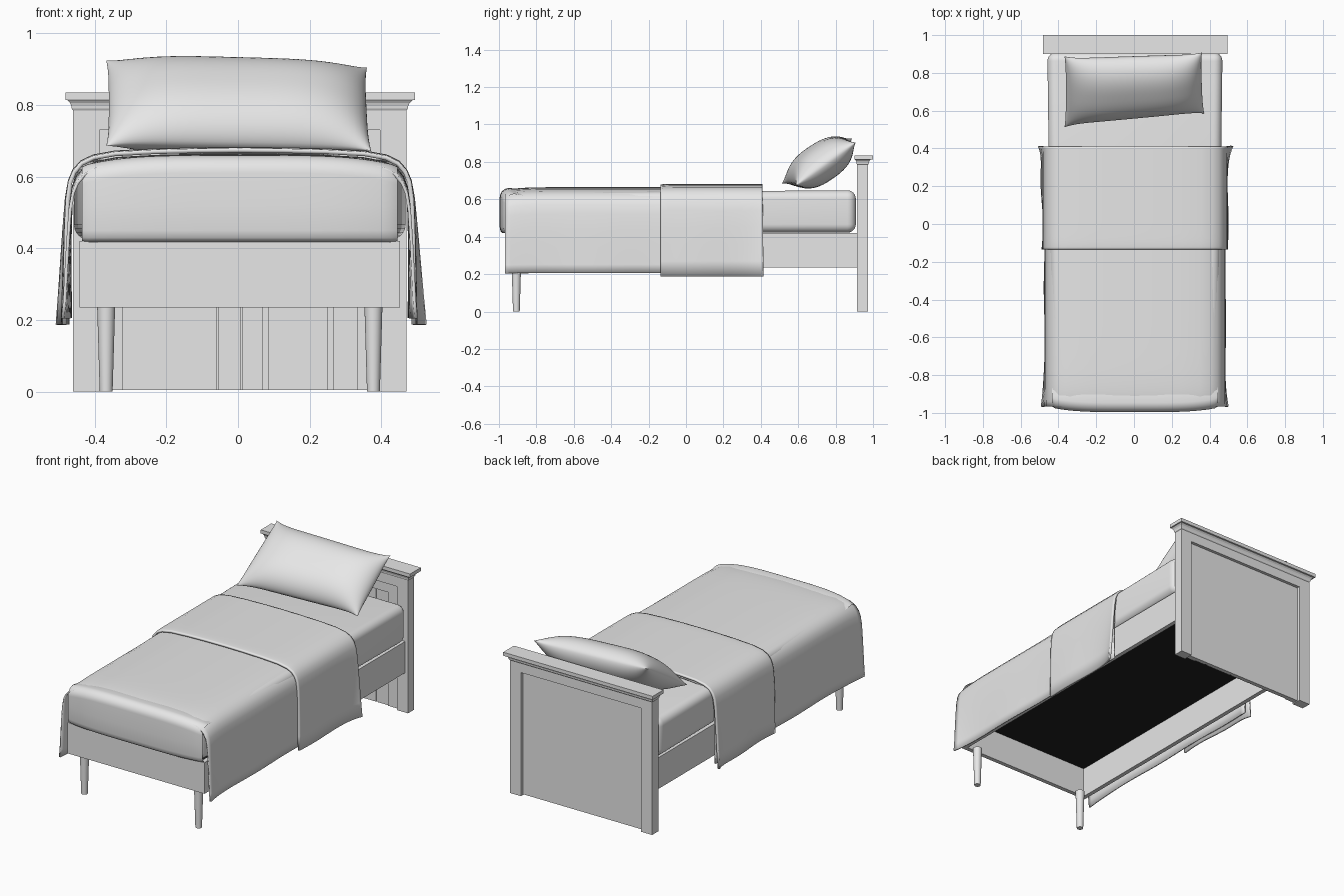
import bpy, bmesh, math
from mathutils import Vector

if "Cube" in bpy.data.objects:
    bpy.data.objects.remove(bpy.data.objects["Cube"])

CX = 0.005  # bed centre line


def material(name, v):
    m = bpy.data.materials.new(name)
    m.diffuse_color = (v, v, v, 1)
    m.use_nodes = True
    m.node_tree.nodes["Principled BSDF"].inputs["Base Color"].default_value = m.diffuse_color
    return m


GREY = material("pale grey", 0.8)
BLACK = material("black underlay", 0.015)


def finish(name, bm, mat=GREY, smooth=None):
    bmesh.ops.recalc_face_normals(bm, faces=bm.faces)
    me = bpy.data.meshes.new(name)
    bm.to_mesh(me)
    bm.free()
    ob = bpy.data.objects.new(name, me)
    bpy.context.collection.objects.link(ob)
    me.materials.append(mat)
    if smooth:
        bpy.ops.object.select_all(action='DESELECT')
        ob.select_set(True)
        bpy.context.view_layer.objects.active = ob
        bpy.ops.object.shade_smooth_by_angle(angle=math.radians(smooth))
    return ob


def box(name, x, y, z, mat=GREY, bevel=0, segments=4):
    bm = bmesh.new()
    bmesh.ops.create_cube(bm, size=1)
    for v in bm.verts:
        for i, (a, b) in enumerate((x, y, z)):
            v.co[i] = (a + b) / 2 + v.co[i] * (b - a)
        v.co.x += CX
    if bevel:
        bmesh.ops.bevel(bm, geom=bm.edges[:], offset=bevel, segments=segments,
                        profile=0.5, affect='EDGES')
    return finish(name, bm, mat, 40 if bevel else None)


def grid(name, rows, smooth=50):
    bm = bmesh.new()
    vs = [[bm.verts.new(p) for p in r] for r in rows]
    for a, b in zip(vs, vs[1:]):
        for i in range(len(a) - 1):
            bm.faces.new((a[i], a[i + 1], b[i + 1], b[i]))
    return finish(name, bm, GREY, smooth)


# headboard: posts, rails, recessed panel, planks
for s, side in ((-1, "left"), (1, "right")):
    box(side + "_headboard_post", sorted((s * 0.392, s * 0.465)), (0.915, 0.973), (0, 0.79))
    box(side + "_headboard_stile", sorted((s * 0.327, s * 0.392)), (0.924, 0.94), (0.005, 0.73))
box("headboard_top_rail", (-0.392, 0.392), (0.915, 0.973), (0.73, 0.79))
box("headboard_inner_rail", (-0.327, 0.327), (0.924, 0.94), (0.675, 0.73))
box("headboard_panel", (-0.392, 0.392), (0.935, 0.955), (0.005, 0.73))
for i, (a, b) in enumerate(((-0.327, -0.065), (-0.06, 0.003), (0.008, 0.065),
                            (0.08, 0.245), (0.26, 0.327))):
    box(f"headboard_plank_{i + 1}", (a, b), (0.93, 0.94), (0.005, 0.675))

# moulding under the cap: concave flare made of stacked outlines
bm = bmesh.new()
rings = []
for z, e in ((0.785, 0.0), (0.79, 0.004), (0.797, 0.005), (0.806, 0.009), (0.815, 0.018)):
    rings.append([bm.verts.new((CX + x, y, z)) for x, y in (
        (-0.465 - e, 0.915 - e * 0.7), (0.465 + e, 0.915 - e * 0.7),
        (0.465 + e, 0.973 + e), (-0.465 - e, 0.973 + e))])
for a, b in zip(rings, rings[1:]):
    for i in range(4):
        j = (i + 1) % 4
        bm.faces.new((a[i], a[j], b[j], b[i]))
bm.faces.new(rings[0])
bm.faces.new(rings[-1])
finish("headboard_moulding", bm)
box("headboard_cap", (-0.487, 0.489), (0.9, 1.0), (0.814, 0.835))

# frame rails and dark underlay
for s, side in ((-1, "left"), (1, "right")):
    box(side + "_rail", sorted((s * 0.422, s * 0.447)), (-0.955, 0.916), (0.235, 0.42))
box("front_rail", (-0.447, 0.447), (-0.958, -0.933), (0.235, 0.418))
box("underlay", (-0.422, 0.422), (-0.933, 0.914), (0.412, 0.42), BLACK)

# tapered front legs
for s, side in ((-1, "left"), (1, "right")):
    bm = bmesh.new()
    bmesh.ops.create_cone(bm, cap_ends=True, segments=24, radius1=0.018,
                          radius2=0.025, depth=0.235)
    bmesh.ops.translate(bm, verts=bm.verts, vec=(CX + s * 0.373, -0.907, 0.1175))
    finish(side + "_front_leg", bm, GREY, 40)

# mattress, slightly narrower and lower at the foot
mattress = box("mattress", (-0.463, 0.463), (-0.978, 0.908), (0.422, 0.648), GREY, 0.045, 6)
for v in mattress.data.vertices:
    t = max(0, min(1, (0.4 - v.co.y) / 1.3))
    v.co.x = CX + (v.co.x - CX) * (1 - 0.05 * t)
    v.co.z -= 0.012 * t * max(0, (v.co.z - 0.5) / 0.148)

# blanket end, tucked round the foot of the mattress
rows = []
for i in range(33):
    u = -1 + i / 16
    e = u ** 4
    x, top, front = CX + 0.45 * u, 0.66 - 0.032 * e, -0.97 - 0.026 * (1 - e)
    r = 0.05
    pts = [(-0.87, top - 0.008), (-0.91, top - 0.002)]
    pts += [(front + r - r * math.sin(a), top - r + r * math.cos(a))
            for a in (math.pi / 2 * k / 8 for k in range(9))]
    pts += [(front, 0.52), (front, 0.45), (front + 0.004, 0.43), (front + 0.013, 0.42),
            (-0.95, 0.418)]
    rows.append([(x, y, z) for y, z in pts])
for row, x in ((rows[0], CX - 0.44), (rows[-1], CX + 0.44)):
    row[:] = [(x, y + 0.004, z) for _, y, z in row]
grid("blanket_foot_end", rows)

# draped covers: one cross-section swept along y with flared hems
PROFILE = [(0, .683), (.12, .682), (.24, .679), (.35, .673), (.41, .662), (.445, .645),
           (.467, .62), (.479, .59), (.486, .54), (.489, .45), (.49, .36),
           (.49, .27), (.49, .187)]


def drape(name, y0, y1, inset, drop, flare, sag, thick, n=48):
    rows = []
    for k in range(n + 1):
        y = y0 + (y1 - y0) * k / n
        row = []
        for s, pts in ((-1, PROFILE[::-1]), (1, PROFILE[1:])):
            for x, z in pts:
                hang = max(0, (0.62 - z) / 0.43)
                px = x * (1 - inset / 0.49) + flare(y, s) * hang ** 1.4
                pz = z - drop - sag(y) * (1 - min(1, hang))
                if hang > 0.9 and drop:
                    pz += 0.036
                row.append((CX + s * px, y, pz))
        rows.append(row)
    ob = grid(name, rows)
    mod = ob.modifiers.new("cloth thickness", 'SOLIDIFY')
    mod.thickness = thick
    mod.offset = -1 if ob.data.polygons[len(PROFILE) - 1].normal.z > 0 else 1
    return ob


drape("blanket", -0.967, 0.4, 0.01, 0.018,
      lambda y, s: 0.016 * math.exp(-(y + 0.967) / 0.09) + 0.003 * math.sin(y * 11 + s),
      lambda y: 0.018 * math.exp(-(y + 0.967) / 0.06), 0.009)
drape("folded_blanket_top", -0.135, 0.41, 0, 0,
      lambda y, s: 0.026 * math.exp(-(0.41 - y) / 0.05) + 0.003
      + 0.006 * math.sin(y * 14 + 1.5 * s) * (1 if s < 0 else 0.5),
      lambda y: 0.004 * math.exp(-(y + 0.135) / 0.02), 0.012)

# pillow: bulged patch between four corners, leaning on the headboard
BL, BR = Vector((-.368, .512, .685)), Vector((.372, .585, .672))
TL, TR = Vector((-.368, .888, .925)), Vector((.360, .908, .905))
N = 32
bm = bmesh.new()
for side in (1, -1):
    vs = []
    for j in range(N + 1):
        row = []
        for i in range(N + 1):
            # denser rows near the seam
            u = 0.5 - 0.5 * math.cos(math.pi * i / N)
            v = 0.5 - 0.5 * math.cos(math.pi * j / N)
            a, b = 2 * u - 1, 2 * v - 1
            # seams pulled inwards between the corners
            uu = 0.5 + 0.5 * a * (1 - 0.02 * (1 - b ** 4))
            vv = 0.5 + 0.5 * b * (1 - 0.10 * (1 - a ** 6))
            p = BL.lerp(BR, uu).lerp(TL.lerp(TR, uu), vv)
            nrm = (BR - BL).cross(TL - BL).normalized()
            h = 0.1 * max(0, (1 - a ** 4) * (1 - abs(b) ** 2.6)) ** 0.6
            p += nrm * h * side
            # underside flattens on the mattress
            p.z = max(p.z, 0.645)
            p.y = min(p.y, 0.91)
            row.append(bm.verts.new(p))
        vs.append(row)
    for j in range(N):
        for i in range(N):
            bm.faces.new((vs[j][i], vs[j][i + 1], vs[j + 1][i + 1], vs[j + 1][i]))
bmesh.ops.remove_doubles(bm, verts=bm.verts, dist=0.0004)
finish("pillow", bm, GREY, 75)
